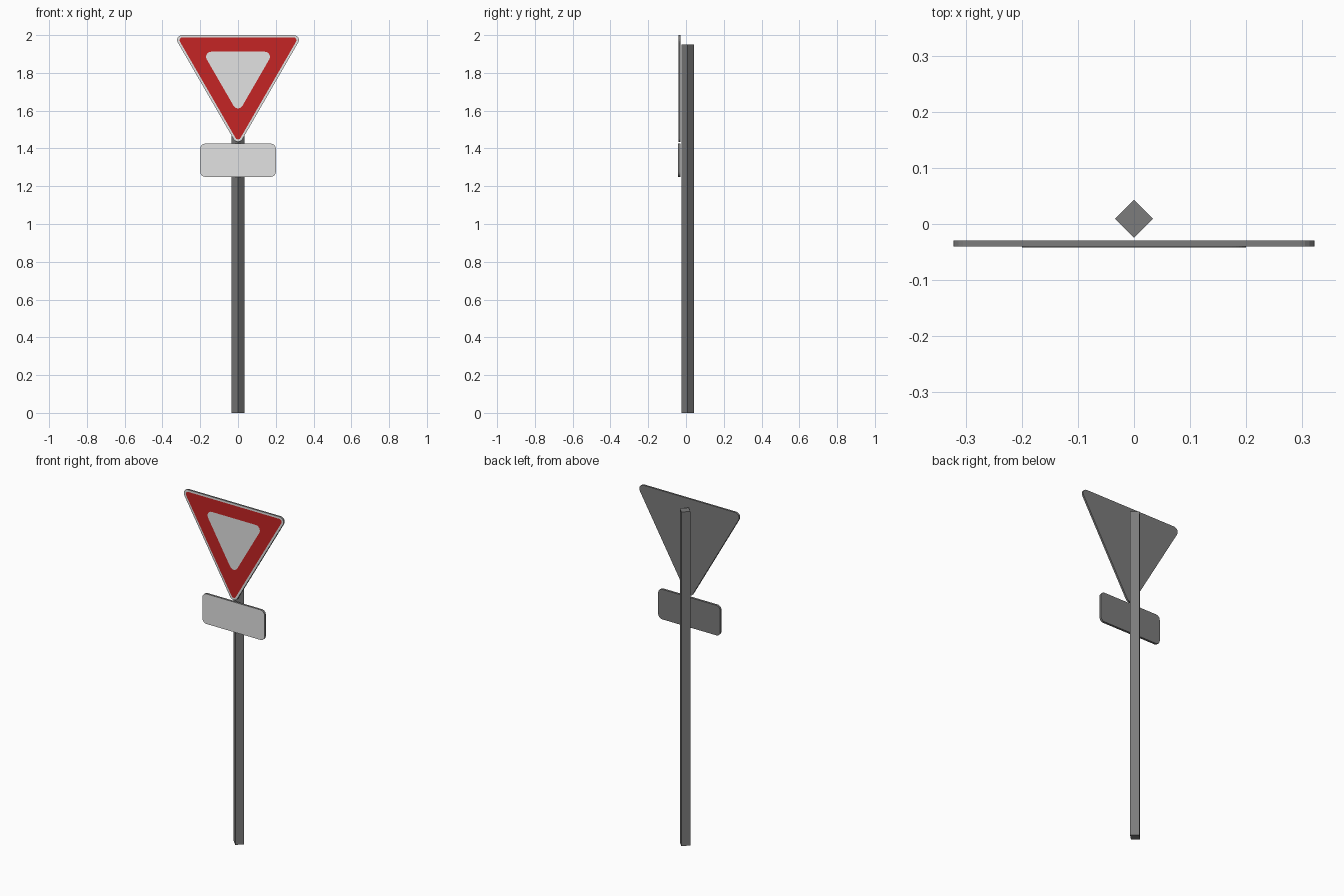
import bpy, bmesh, math

if "Cube" in bpy.data.objects:
    bpy.data.objects.remove(bpy.data.objects["Cube"])


def material(name, rgb):
    m = bpy.data.materials.new(name)
    m.diffuse_color = (*rgb, 1)
    m.use_nodes = True
    m.node_tree.nodes["Principled BSDF"].inputs["Base Color"].default_value = m.diffuse_color
    return m


GREY = material("grey_metal", (0.20, 0.20, 0.20))
WHITE = material("white_paint", (0.76, 0.76, 0.76))
RED = material("red_paint", (0.56, 0.018, 0.018))


def rounded_loop(corners, radius, steps=6):
    """Arc around each (x, z, middle angle) corner centre, as one closed loop."""
    half = math.pi / len(corners)
    pts = []
    for x, z, mid in corners:
        for i in range(steps + 1):
            a = mid - half + 2 * half * i / steps
            pts.append((x + radius * math.cos(a), z + radius * math.sin(a)))
    return pts


def triangle_loop(inradius, radius, centre_z=1.803):
    d = 2 * (inradius - radius)
    angles = [math.radians(a) for a in (30, 150, 270)]
    return rounded_loop([(d * math.cos(a), centre_z + d * math.sin(a), a) for a in angles], radius)


def build_plate(name, loops, y_back, y_front, mats):
    """Plate with concentric front loops; mats[i] colours the zone inside loop i."""
    bm = bmesh.new()
    rings = [[bm.verts.new((x, y_back, z)) for x, z in loops[0]]]
    rings += [[bm.verts.new((x, y_front, z)) for x, z in loop] for loop in loops]
    n = len(loops[0])
    bm.faces.new(rings[0])
    for k in range(len(rings) - 1):
        a, b = rings[k], rings[k + 1]
        for i in range(n):
            j = (i + 1) % n
            f = bm.faces.new((a[i], a[j], b[j], b[i]))
            f.material_index = k
    bm.faces.new(rings[-1]).material_index = len(loops)
    bmesh.ops.recalc_face_normals(bm, faces=bm.faces)
    me = bpy.data.meshes.new(name)
    bm.to_mesh(me)
    bm.free()
    for m in [GREY] + mats:
        me.materials.append(m)
    ob = bpy.data.objects.new(name, me)
    bpy.context.collection.objects.link(ob)
    return ob


# Square post turned 45 degrees
bpy.ops.mesh.primitive_cube_add(size=1, location=(0, 0.009, 0.975), rotation=(0, 0, math.pi / 4))
post = bpy.context.object
post.name = "post"
post.scale = (0.048, 0.048, 1.95)
post.data.materials.append(GREY)

# Triangular sign: white rim, red band, white centre
build_plate("triangle_sign",
            [triangle_loop(0.197, 0.026), triangle_loop(0.185, 0.015), triangle_loop(0.109, 0.027)],
            -0.029, -0.040, [WHITE, RED, WHITE])

# Small rounded plate below
r, cx, z0, z1 = 0.025, 0.2, 1.25, 1.425
plate_corners = [(cx - r, z1 - r, math.pi / 4), (r - cx, z1 - r, 3 * math.pi / 4),
                 (r - cx, z0 + r, 5 * math.pi / 4), (cx - r, z0 + r, 7 * math.pi / 4)]
build_plate("lower_plate", [rounded_loop(plate_corners, r)], -0.029, -0.042, [WHITE])
